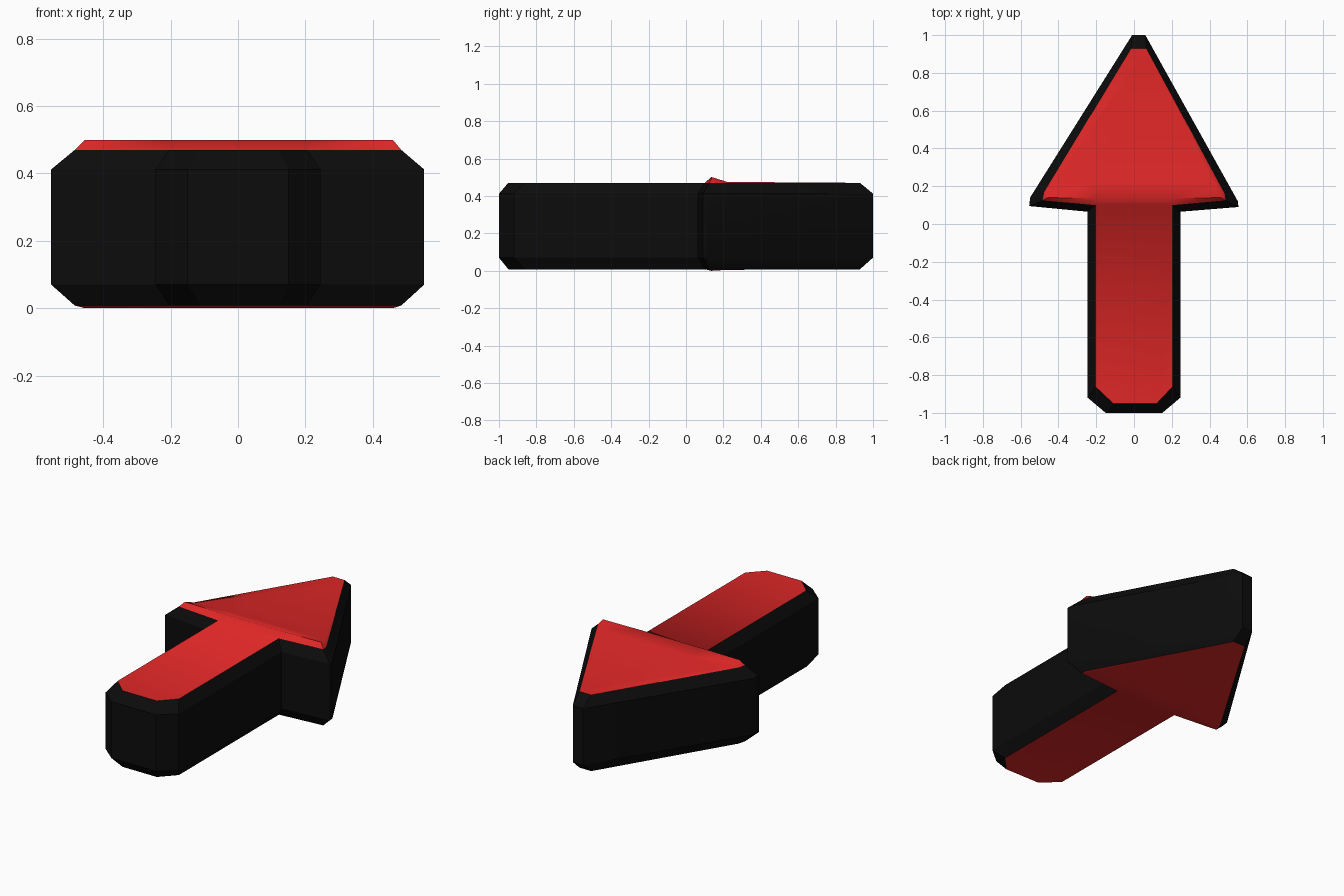
import bpy
import bmesh
import math

cube = bpy.data.objects.get("Cube")
if cube:
    bpy.data.objects.remove(cube, do_unlink=True)


def material(name, color):
    mat = bpy.data.materials.new(name)
    mat.use_nodes = True
    mat.diffuse_color = color
    bsdf = next(n for n in mat.node_tree.nodes if n.type == 'BSDF_PRINCIPLED')
    bsdf.inputs["Base Color"].default_value = color
    bsdf.inputs["Roughness"].default_value = 0.7
    return mat


red = material("red", (0.74, 0.02, 0.02, 1))
black = material("black", (0.0035, 0.0035, 0.0035, 1))

# Arrow outlines, counter-clockwise from the front left corner of the shaft
OUTER = [(-0.15, -1), (0.15, -1), (0.245, -0.92), (0.245, 0.065),
         (0.553, 0.09), (0.55, 0.12), (0.06, 1), (-0.01, 1),
         (-0.55, 0.14), (-0.555, 0.095), (-0.245, 0.065), (-0.245, -0.92)]
INNER = [(-0.11, -0.95), (0.12, -0.95), (0.205, -0.86), (0.205, 0.1),
         (0.485, 0.125), (0.48, 0.16), (0.065, 0.93), (-0.015, 0.93),
         (-0.475, 0.17), (-0.485, 0.125), (-0.205, 0.1), (-0.205, -0.86)]
# Raised lip behind the head base, and the line where it fades out
RIDGE = [(0.46, 0.14), (0.2, 0.135), (-0.2, 0.135), (-0.455, 0.14)]
FADE = [(0.42, 0.22), (0.2, 0.22), (-0.2, 0.22), (-0.42, 0.22)]

TOP, BOTTOM = 0.47, 0.008


def finish(bm, name, mat, angle):
    mesh = bpy.data.meshes.new(name)
    bm.to_mesh(mesh)
    bm.free()
    obj = bpy.data.objects.new(name, mesh)
    bpy.context.collection.objects.link(obj)
    mesh.materials.append(mat)
    bpy.ops.object.select_all(action='DESELECT')
    obj.select_set(True)
    bpy.context.view_layer.objects.active = obj
    bpy.ops.object.shade_smooth_by_angle(angle=math.radians(angle))
    return obj


def loop(bm, points, z):
    return [bm.verts.new((x, y, z)) for x, y in points]


# Black body: side wall with a chamfer above and below
bm = bmesh.new()
rings = [loop(bm, INNER, BOTTOM), loop(bm, OUTER, 0.07),
         loop(bm, OUTER, 0.412), loop(bm, INNER, TOP)]
for low, high in zip(rings, rings[1:]):
    for i in range(len(low)):
        j = (i + 1) % len(low)
        bm.faces.new((low[i], low[j], high[j], high[i]))
finish(bm, "arrow_body", black, 30)


def cap(name, z, ridge_z, fade_z):
    """Red face of the arrow: shaft, lip at the head base, and head."""
    bm = bmesh.new()
    rim = loop(bm, INNER, z)
    ridge = loop(bm, RIDGE, ridge_z)
    fade = loop(bm, FADE, fade_z)
    base = [rim[4], rim[3], rim[10], rim[9]]
    bm.faces.new(rim[:4] + rim[10:])
    for near, far in ((base, ridge), (ridge, fade)):
        for i in range(3):
            bm.faces.new((near[i + 1], near[i], far[i], far[i + 1]))
    # Side slopes of the lip
    bm.faces.new((rim[4], rim[5], ridge[0]))
    bm.faces.new((rim[5], fade[0], ridge[0]))
    bm.faces.new((rim[9], ridge[3], rim[8]))
    bm.faces.new((rim[8], ridge[3], fade[3]))
    # Head
    bm.faces.new(fade[::-1] + rim[5:9])
    if ridge_z < z:
        bmesh.ops.reverse_faces(bm, faces=bm.faces[:])
    return finish(bm, name, red, 60)


cap("top_face", TOP, 0.5, 0.475)
cap("bottom_face", BOTTOM, 0.0, 0.005)
